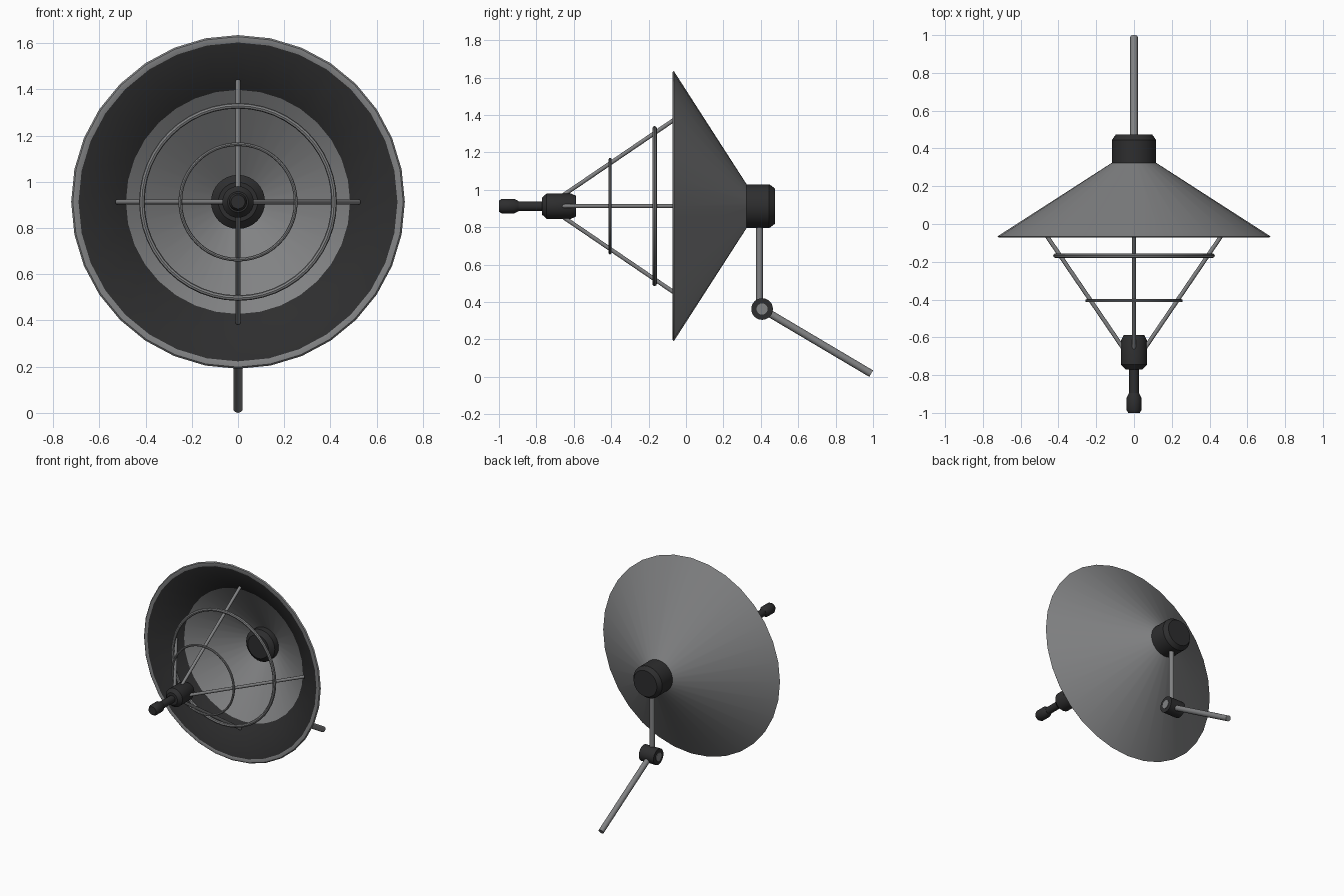
import bpy, bmesh, math
from mathutils import Vector

if "Cube" in bpy.data.objects:
    bpy.data.objects.remove(bpy.data.objects["Cube"])

ZC = 0.913  # height of dish axis


def material(name, c):
    m = bpy.data.materials.new(name)
    m.diffuse_color = (*c, 1)
    m.use_nodes = True
    m.node_tree.nodes["Principled BSDF"].inputs["Base Color"].default_value = m.diffuse_color
    return m


GREY = material("mid grey", (0.22, 0.223, 0.228))
DARK = material("dark grey", (0.027, 0.027, 0.028))


def finish(name, bm, mats):
    bmesh.ops.remove_doubles(bm, verts=bm.verts, dist=1e-5)
    bmesh.ops.recalc_face_normals(bm, faces=bm.faces)
    me = bpy.data.meshes.new(name)
    bm.to_mesh(me)
    bm.free()
    ob = bpy.data.objects.new(name, me)
    bpy.context.collection.objects.link(ob)
    for m in mats:
        me.materials.append(m)
    bpy.ops.object.select_all(action='DESELECT')
    ob.select_set(True)
    bpy.context.view_layer.objects.active = ob
    bpy.ops.object.shade_smooth_by_angle(angle=math.radians(35))
    return ob


def lathe(name, profile, mats, n=32, closed=False, index=None):
    """Spin (y, radius) points about the dish axis; index gives the material per span."""
    bm = bmesh.new()
    rings = []
    for y, r in profile:
        rings.append([bm.verts.new((r * math.sin(2 * math.pi * i / n), y,
                                    ZC + r * math.cos(2 * math.pi * i / n))) for i in range(n)])
    spans = len(rings) if closed else len(rings) - 1
    for k in range(spans):
        a, b = rings[k], rings[(k + 1) % len(rings)]
        for i in range(n):
            j = (i + 1) % n
            f = bm.faces.new((a[i], a[j], b[j], b[i]))
            f.material_index = index[k] if index else 0
    if not closed:
        bm.faces.new(rings[0])
        bm.faces.new(rings[-1])
    return finish(name, bm, mats)


def rod(name, a, b, r, mat, n=16):
    a, b = Vector(a), Vector(b)
    bm = bmesh.new()
    bmesh.ops.create_cone(bm, cap_ends=True, segments=n, radius1=r, radius2=r, depth=(b - a).length)
    q = (b - a).to_track_quat('Z', 'Y')
    for v in bm.verts:
        v.co = q @ v.co + (a + b) / 2
    return finish(name, bm, [mat])


# Dish shell: outer cone, front lip, dark inner band, grey inner cone
lathe("dish", [(0.335, 0.10), (-0.065, 0.722), (-0.072, 0.715), (-0.072, 0.69),
               (0.064, 0.485), (0.318, 0.10)],
      [GREY, DARK], closed=True, index=[0, 0, 0, 1, 0, 0])

# Hub behind and through the dish
lathe("hub", [(0.235, 0.085), (0.262, 0.117), (0.445, 0.117), (0.475, 0.095)], [DARK])

# Feed horn on the front
lathe("feed_body", [(-0.77, 0.045), (-0.745, 0.068), (-0.615, 0.068), (-0.588, 0.055)], [DARK])
lathe("feed_rod", [(-0.92, 0.026), (-0.75, 0.026)], [DARK], 16)
lathe("feed_tip", [(-1.0, 0.03), (-0.985, 0.039), (-0.92, 0.039), (-0.895, 0.027)], [DARK], 24)

# Four struts and two support rings
for i, side in enumerate(("top", "right", "bottom", "left")):
    s, c = math.sin(i * math.pi / 2), math.cos(i * math.pi / 2)
    rod("strut_" + side, (0.056 * s, -0.66, ZC + 0.056 * c),
        (0.522 * s, 0.025, ZC + 0.522 * c), 0.011, GREY, 12)
for name, y, R, r in (("large_ring", -0.168, 0.416, 0.012), ("small_ring", -0.406, 0.25, 0.008)):
    prof = [(y + r * math.sin(k * math.pi / 4), R + r * math.cos(k * math.pi / 4)) for k in range(8)]
    lathe(name, prof, [GREY], 48, True)

# Folding mount arm with pivot
JY, JZ = 0.407, 0.363
rod("upper_arm", (0, 0.393, 0.85), (0, 0.393, JZ), 0.018, GREY)
rod("pivot", (-0.06, JY, JZ), (0.06, JY, JZ), 0.058, DARK, 24)
rod("pivot_pin", (-0.064, JY, JZ), (0.064, JY, JZ), 0.03, GREY, 20)
rod("lower_arm", (0, JY, JZ), (0, 0.99, 0.0175), 0.02, GREY)
